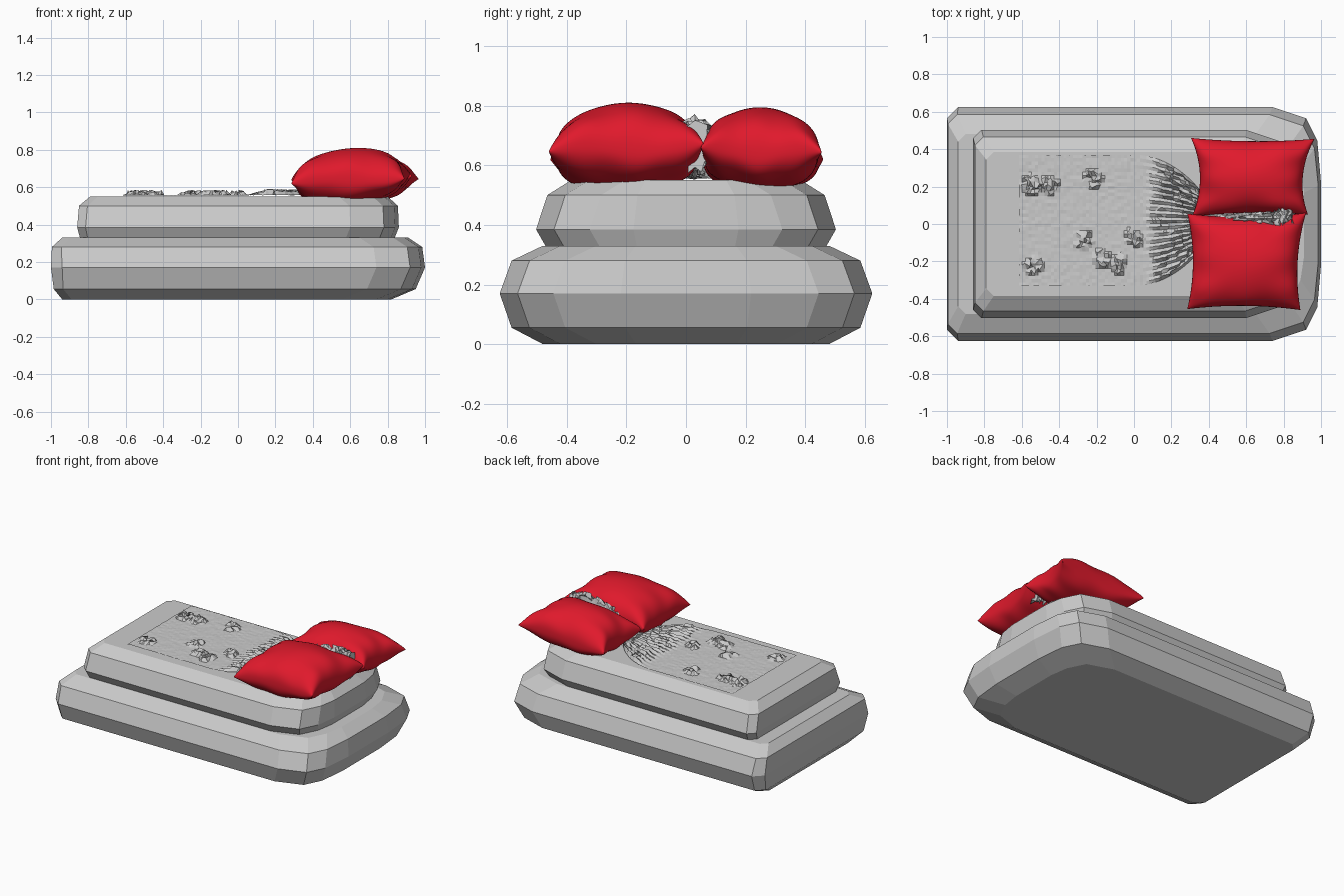
import bpy, bmesh, math, random
from mathutils import Vector

if "Cube" in bpy.data.objects:
    bpy.data.objects.remove(bpy.data.objects["Cube"])

random.seed(4)


def finish(bm, name, smooth=False, mat=None):
    bmesh.ops.recalc_face_normals(bm, faces=bm.faces)
    me = bpy.data.meshes.new(name)
    bm.to_mesh(me)
    bm.free()
    ob = bpy.data.objects.new(name, me)
    bpy.context.collection.objects.link(ob)
    for p in me.polygons:
        p.use_smooth = smooth
    if mat:
        me.materials.append(mat)
    return ob


def loft(bm, rings, caps=True):
    rows = [[bm.verts.new(p) for p in r] for r in rings]
    n = len(rows[0])
    for a, b in zip(rows, rows[1:]):
        for i in range(n):
            bm.faces.new((a[i], a[(i + 1) % n], b[(i + 1) % n], b[i]))
    if caps:
        bm.faces.new(rows[0][::-1])
        bm.faces.new(rows[-1])


def slab_ring(x0, x1, y, z, corner):
    # one horizontal outline: chamfered foot end, rounder head end
    half = [(x0, y - corner), (x0 + corner, y), (x1 - 0.26, y),
            (x1 - 0.08, y - 0.06), (x1 - 0.02, y - 0.18), (x1, y * 0.35)]
    pts = half + [(px, -py) for px, py in reversed(half)]
    return [(px, py, z) for px, py in pts]


# Stacked faceted mattresses: (x0, x1, half width, z, corner)
def slab(name, levels):
    bm = bmesh.new()
    loft(bm, [slab_ring(*lv) for lv in levels])
    finish(bm, name)


slab("lower_mattress", [(-0.94, 0.82, 0.48, 0.0, 0.05), (-0.985, 0.95, 0.585, 0.055, 0.05),
                        (-1.0, 1.0, 0.625, 0.17, 0.06), (-0.995, 0.985, 0.585, 0.28, 0.05),
                        (-0.94, 0.91, 0.48, 0.33, 0.04)])
slab("upper_mattress", [(-0.84, 0.83, 0.46, 0.31, 0.04), (-0.86, 0.86, 0.503, 0.385, 0.045),
                        (-0.85, 0.855, 0.465, 0.50, 0.045), (-0.79, 0.80, 0.385, 0.55, 0.04)])

# Thin sheet gathered towards the pillows, with torn-up ruffled patches
patches = [(-0.55, 0.21), (-0.45, 0.21), (-0.22, 0.24), (-0.54, -0.22),
           (-0.27, -0.08), (-0.17, -0.18), (-0.08, -0.21), (0.0, -0.07)]
bm = bmesh.new()
NX, NY = 62, 38
rows = []
for i in range(NX + 1):
    x = -0.615 + 1.055 * i / NX
    t = max(0.0, x / 0.45)
    w = 0.35 * (1 - t * t) ** 0.8
    row = []
    for j in range(NY + 1):
        y = 0.02 + w * (2 * j / NY - 1)
        z = 0.556 + random.uniform(0, 0.003)
        px, py = x, y
        if 0 < j < NY:
            near = min(math.hypot(x - a, y - b) for a, b in patches)
            if near < 0.05 and random.random() < 0.7:
                z += random.uniform(0.0, 0.028)
                px += random.uniform(-0.012, 0.012)
                py += random.uniform(-0.012, 0.012)
            g = min(1.0, max(0.0, (x - 0.05 - 0.05 * abs(y)) / 0.1))
            z += g * ((j % 2) * 0.016 + random.uniform(0, 0.016))
            px += g * random.uniform(-0.015, 0.015)
        row.append(bm.verts.new((px, py, z)))
    rows.append(row)
for a, b in zip(rows, rows[1:]):
    for j in range(NY):
        bm.faces.new((a[j], b[j], b[j + 1], a[j + 1]))
finish(bm, "gathered_sheet")

# Crumpled end of the sheet squeezed up between the pillows
path = [(0.33, 0.575, 0.10, 0.02), (0.48, 0.62, 0.025, 0.06), (0.60, 0.665, 0.03, 0.075),
        (0.74, 0.68, 0.045, 0.08), (0.80, 0.675, 0.075, 0.075), (0.86, 0.66, 0.06, 0.08)]
bm = bmesh.new()
rings = []
for a, b in zip(path, path[1:]):
    for s in range(6):
        x, z, ry, rz = [p + (q - p) * s / 6 for p, q in zip(a, b)]
        ring = []
        for k in range(20):
            ang = 2 * math.pi * k / 20
            r = random.uniform(0.65, 1.2)
            ring.append((x + random.uniform(-0.012, 0.012),
                         0.03 + ry * r * math.cos(ang), z + rz * r * math.sin(ang)))
        rings.append(ring)
loft(bm, rings)
finish(bm, "crumpled_cloth")

# Plump red pillows: bilinear corners, pinched edges, puckered seam
red = bpy.data.materials.new("red_fabric")
red.diffuse_color = (0.75, 0.01, 0.025, 1)
red.use_nodes = True
red.node_tree.nodes["Principled BSDF"].inputs["Base Color"].default_value = red.diffuse_color


def pillow(name, corners, top, bottom, pinch, phase):
    c = [Vector(p) for p in corners]      # foot/right, head/right, head/left, foot/left
    N = 44
    bm = bmesh.new()
    for side in (1, -1):
        grid = []
        for i in range(N + 1):
            u = -math.cos(math.pi * i / N)
            row = []
            for j in range(N + 1):
                v = -math.cos(math.pi * j / N)
                s, q = (u + 1) / 2, (v + 1) / 2
                p = (c[0] * (1 - s) + c[1] * s) * (1 - q) + (c[3] * (1 - s) + c[2] * s) * q
                p.x -= pinch[0] * u ** 3 * (1 - v * v)
                p.y -= pinch[1] * v ** 3 * (1 - u * u)
                p.z += 0.01 * math.sin(3 * u + 4 * v + phase) * max(abs(u), abs(v)) ** 4
                bulge = max(0.0, (1 - u * u) * (1 - v * v)) ** 0.42
                edge = max(abs(u), abs(v))
                fold = (math.sin(9 * v + phase) * u * u + math.sin(8 * u + 2 * phase) * v * v)
                h = (top if side > 0 else bottom) * bulge
                h *= 1 + 0.09 * fold * edge
                h *= 1 + 0.03 * math.sin(3 * u + phase) * math.cos(4 * v)
                if side < 0:
                    h = min(h, bottom * 0.96 + 0.1 * h - 0.01)
                p.z += side * h
                row.append(bm.verts.new(p))
            grid.append(row)
        for a, b in zip(grid, grid[1:]):
            for j in range(N):
                bm.faces.new((a[j], b[j], b[j + 1], a[j + 1]))
    bmesh.ops.remove_doubles(bm, verts=bm.verts, dist=0.0004)
    finish(bm, name, True, red)


pillow("front_pillow", [(0.285, -0.455, 0.62), (0.89, -0.46, 0.65), (0.92, 0.06, 0.66),
                        (0.285, 0.055, 0.63)], 0.165, 0.13, (0.03, 0.02), 0.6)
pillow("back_pillow", [(0.31, 0.04, 0.62), (0.93, 0.05, 0.65), (0.965, 0.455, 0.64),
                       (0.305, 0.46, 0.62)], 0.158, 0.12, (0.045, 0.015), 2.1)
